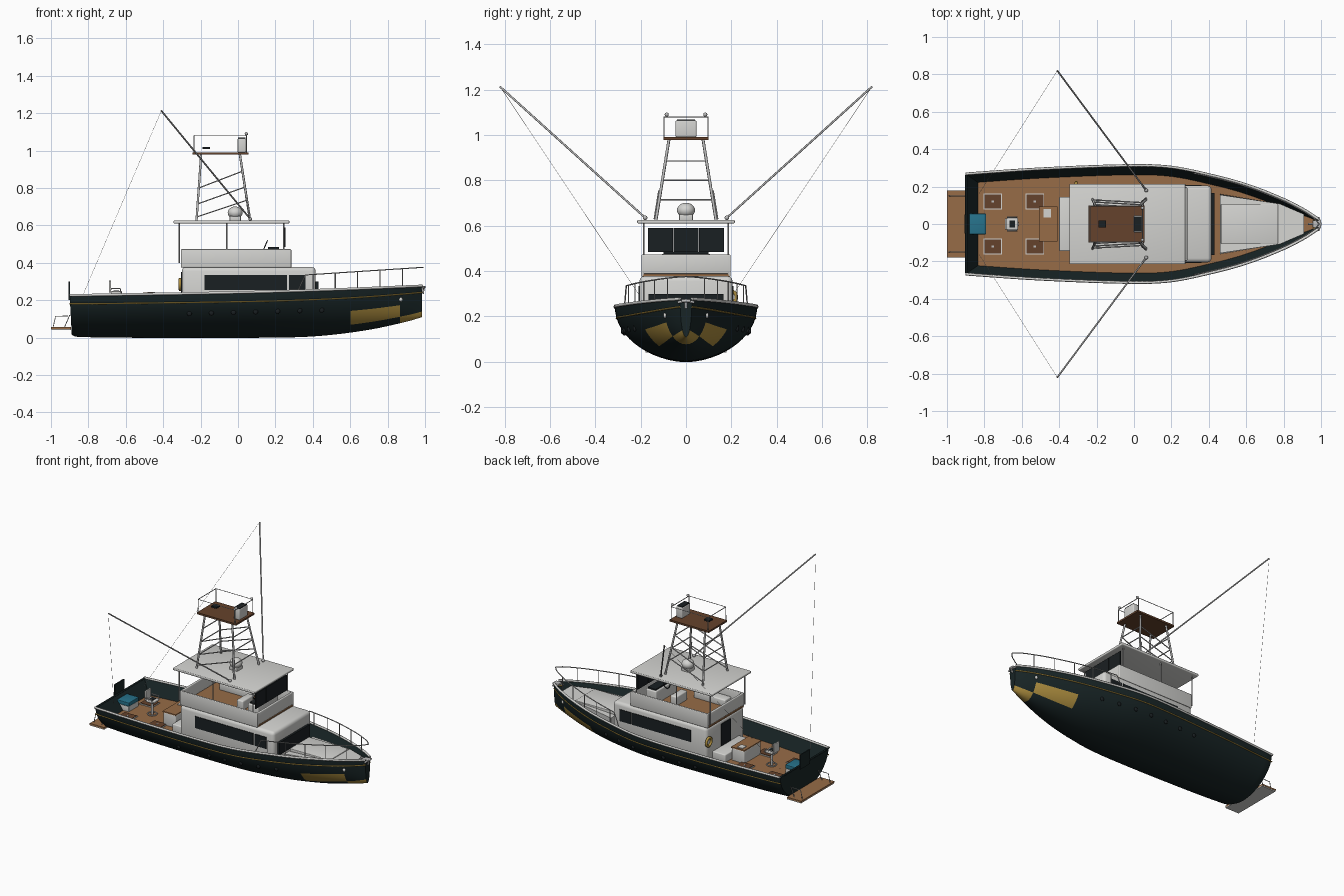
import bpy, bmesh, math
from mathutils import Vector

cube = bpy.data.objects.get("Cube")
if cube:
    bpy.data.objects.remove(cube, do_unlink=True)


def material(name, r, g, b):
    m = bpy.data.materials.new(name)
    m.use_nodes = True
    m.diffuse_color = (r, g, b, 1)
    m.node_tree.nodes["Principled BSDF"].inputs["Base Color"].default_value = (r, g, b, 1)
    return m


DARK = material("dark green hull", .009, .018, .019)
GOLD = material("gold", .42, .27, .05)
WHITE = material("light grey", .66, .66, .64)
WOOD = material("deck wood", .31, .15, .063)
BROWN = material("dark wood", .13, .055, .025)
GLASS = material("black glass", .01, .014, .016)
STEEL = material("steel", .5, .5, .5)
BLUE = material("blue", .02, .17, .26)


def finish(name, bm, mats, smooth=None):
    bmesh.ops.recalc_face_normals(bm, faces=bm.faces)
    me = bpy.data.meshes.new(name)
    bm.to_mesh(me)
    bm.free()
    for m in mats:
        me.materials.append(m)
    ob = bpy.data.objects.new(name, me)
    bpy.context.collection.objects.link(ob)
    if smooth:
        activate(ob)
        bpy.ops.object.shade_smooth_by_angle(angle=math.radians(smooth))
    return ob


def activate(ob):
    bpy.ops.object.select_all(action='DESELECT')
    ob.select_set(True)
    bpy.context.view_layer.objects.active = ob


def box(name, x, y, z, mat, bevel=0):
    """Box from (low, high) ranges."""
    bm = bmesh.new()
    bmesh.ops.create_cube(bm, size=1)
    for v in bm.verts:
        v.co = [r[0] + (c + .5) * (r[1] - r[0]) for c, r in zip(v.co, (x, y, z))]
    if bevel:
        bmesh.ops.bevel(bm, geom=bm.edges[:], offset=bevel, segments=3, profile=.5, affect='EDGES')
    return finish(name, bm, [mat], 35 if bevel else None)


def tube(name, pts, r, mat=STEEL, closed=False):
    cu = bpy.data.curves.new(name, 'CURVE')
    cu.dimensions = '3D'
    cu.bevel_depth, cu.bevel_resolution, cu.use_fill_caps = r, 1, True
    sp = cu.splines.new('POLY')
    sp.points.add(len(pts) - 1)
    for p, co in zip(sp.points, pts):
        p.co = (*co, 1)
    sp.use_cyclic_u = closed
    cu.materials.append(mat)
    ob = bpy.data.objects.new(name, cu)
    bpy.context.collection.objects.link(ob)
    activate(ob)
    bpy.ops.object.convert(target='MESH')


def ball(name, loc, size, mat):
    bm = bmesh.new()
    bmesh.ops.create_uvsphere(bm, u_segments=20, v_segments=12, radius=1)
    for v in bm.verts:
        v.co = Vector(loc) + v.co * Vector(size)
    finish(name, bm, [mat], 60)


# Hull lines: beam, sheer and keel as functions of x
def curve(table):
    def f(x):
        n = len(table)
        i = max(0, min(n - 2, sum(1 for p in table if p[0] <= x) - 1))
        slope = lambda k: ((table[min(k + 1, n - 1)][1] - table[max(k - 1, 0)][1])
                           / (table[min(k + 1, n - 1)][0] - table[max(k - 1, 0)][0]))
        (xa, ya), (xb, yb) = table[i], table[i + 1]
        w, t = xb - xa, (x - xa) / (xb - xa)
        return (ya * (1 + 2 * t) * (1 - t) ** 2 + yb * t * t * (3 - 2 * t)
                + w * t * (1 - t) * (slope(i) * (1 - t) - slope(i + 1) * t))
    return f


half = curve([(-.9, .268), (-.5, .295), (0, .313), (.2, .304), (.4, .264), (.6, .21), (.8, .132), (.92, .07), (.985, .026)])
sheer = curve([(-.9, .224), (0, .24), (.5, .255), (.985, .275)])
keel = curve([(-.9, .006), (-.7, 0), (.2, 0), (.45, .01), (.7, .042), (.9, .085), (.985, .11)])
inset = lambda x: min(.05, half(x) * .42)
deck_z = lambda x: sheer(x) - .085


def hull_point(x, a, side=1):
    power = 1.12 - max(0, x - .3) * .3
    depth = sheer(x) - keel(x)
    return Vector((x, side * half(x) * math.sin(a) ** power, keel(x) + depth * (1 - math.cos(a))))


N = 18
xs = [-.9 + i * (.985 + .9) / 64 for i in range(65)]
bm = bmesh.new()
rings = []
for x in xs:
    ring = [hull_point(x, abs(j) / N * math.pi / 2, -1 if j < 0 else 1) for j in range(-N, N + 1)]
    if x == xs[0]:
        # softly rounded transom edge
        for p in ring:
            p.y *= .97
            p.z = .22 + (p.z - .22) * .96
            p.x += .012 * (1 - p.z / .224)
    rings.append([bm.verts.new(p) for p in ring])
for x, a, b in zip(xs, rings, rings[1:]):
    for j in range(2 * N):
        f = bm.faces.new((a[j], a[j + 1], b[j + 1], b[j]))
        k = j - N if j >= N else N - 1 - j
        f.material_index = int((.58 < x < .85 and 7 <= k <= 11) or (x >= .85 and k < 7))
bm.faces.new(rings[0])
bm.faces.new(rings[-1])
finish("hull", bm, [DARK, GOLD], 40)

# Bulwark lining and wooden deck
inner = [-.835 + i * (.96 + .835) / 50 for i in range(51)]
lining, deck = bmesh.new(), bmesh.new()
rows = []
for i, x in enumerate(inner):
    top_x = -.895 if i == 0 else x
    w, d = half(x) - inset(x), half(top_x) - .004
    z = deck_z(x)
    rows.append(([lining.verts.new(p) for p in ((top_x, -d, sheer(x)), (x, -w, z), (x, w, z), (top_x, d, sheer(x)))],
                 [deck.verts.new((x, s * w, z + .001)) for s in (-1, 1)]))
for (a, p), (b, q) in zip(rows, rows[1:]):
    lining.faces.new((a[0], b[0], b[1], a[1]))
    lining.faces.new((a[2], b[2], b[3], a[3]))
    deck.faces.new((p[0], q[0], q[1], p[1]))
lining.faces.new(rows[0][0])
finish("bulwark_lining", lining, [DARK], 40)
finish("deck", deck, [WOOD])

for s in (1, -1):
    # Cap rail, stripe, portholes and bow fittings
    tube("cap_rail", [(x, s * half(x), sheer(x) + .002) for x in xs], .0075, WHITE)
    tube("gold_stripe", [hull_point(x, math.acos(.2), s) for x in xs], .004, GOLD)
    for i in range(7):
        x = -.26 + i * .118
        p = hull_point(x, math.acos(1 - (.13 + i * .003 - keel(x)) / (sheer(x) - keel(x))), s)
        ball("porthole", p, (.013, .008, .015), GLASS)
    ball("hawse_plate", hull_point(.87, 1.22, s), (.01, .008, .012), WHITE)
    # Bow rail
    rail = [(.36 + i * .04, 0, 0) for i in range(16)]
    rail = [(x, s * (half(x) - .01), .335 + (x - .36) * .065) for x, _, _ in rail]
    foot = (.32, s * (half(.32) - .012), sheer(.32))
    tube("bow_rail", [foot] + rail + [(.99, 0, .376)], .0032)
    for p in rail[1::3]:
        tube("bow_rail_post", [p, (p[0], p[1], sheer(p[0]))], .0028)
    # Swim platform rails and struts
    tube("platform_rail", [(-.99, s * .15, .05), (-.975, s * .15, .115), (-.91, s * .15, .115)], .0025)
    tube("platform_strut", [(-.93, s * .15, .05), (-.9, s * .15, .12)], .0025)
    # Outriggers and their lines
    tip = (-.41, s * .82, 1.213)
    tube("outrigger", [(.065, s * .18, .635), tip], .0045)
    tube("outrigger_line", [tip, (-.83, s * .16, .225)], .0007)
    ball("outrigger_base", (.065, s * .18, .635), (.01, .01, .01), STEEL)
    tube("antenna", [(.065, s * .14, .63), (.04, s * .12, .755)], .003)
    # Cabin side windows
    for a, b in ((-.18, .262), (.272, .36)):
        box("side_window", (a, b), (s * .206 - .003, s * .206 + .003), (.255, .335), GLASS)
    # Flybridge side wall, roof posts and benches
    box("flybridge_side", (-.305, .285), (s * .19 - .007, s * .19 + .007), (.375, .473), WHITE, .005)
    for x in (-.315, -.06, .245):
        tube("roof_post", [(x, s * .187, .4), (x, s * .187, .615)], .004)
    box("bench", (-.22, .02), (s * .145 - .035, s * .145 + .035), (.38, .43), WHITE, .008)
    # Deck hatches
    for x in (-.755, -.53):
        z = deck_z(x)
        box("hatch_frame", (x - .05, x + .05), (s * .12 - .042, s * .12 + .042), (z, z + .006), WHITE)
        box("hatch", (x - .045, x + .045), (s * .12 - .037, s * .12 + .037), (z, z + .009), BROWN)
        box("hatch_latch", (x - .006, x + .006), (s * .12 - .006, s * .12 + .006), (z, z + .011), STEEL)
tube("transom_cap", [(-.897, -.262, .224), (-.897, .262, .224)], .006, DARK)
box("anchor_roller", (.955, 1.0), (-.02, .02), (.262, .276), STEEL, .004)
tube("anchor", [(.93, 0, .272), (.995, 0, .268), (.988, 0, .235)], .006)
tube("bow_fitting", [(.985, -.035, .262), (.998, 0, .27), (.985, .035, .262)], .006)

# Foredeck trunk
bm = bmesh.new()
bottom, top = [], []
for x, w in ((.46, .16), (.78, .112), (.91, .056)):
    for s in (-1, 1):
        bottom.append(bm.verts.new((x, s * min(w, half(x) - inset(x)), deck_z(x) - .004)))
        top.append(bm.verts.new((x, s * (w - .004), .228 + (x - .46) * .05)))
for i in (0, 2):
    bm.faces.new((top[i], top[i + 2], top[i + 3], top[i + 1]))
    for s in (0, 1):
        bm.faces.new((bottom[i + s], bottom[i + 2 + s], top[i + 2 + s], top[i + s]))
for i in (0, 4):
    bm.faces.new((bottom[i], bottom[i + 1], top[i + 1], top[i]))
finish("foredeck_trunk", bm, [WHITE])
box("trunk_hatch", (.465, .77), (-.105, .105), (.225, .248), WHITE, .004)

# Cabin
box("cabin", (-.3, .415), (-.205, .205), (.14, .378), WHITE, .022)
box("cabin_front_window", (.412, .43), (-.165, .165), (.215, .3), GLASS)
box("cabin_door", (-.305, -.298), (-.05, .05), (.16, .35), GLASS)
tube("life_ring", [(-.31, .195 + .027 * math.cos(t * math.pi / 12), .285 + .027 * math.sin(t * math.pi / 12))
                   for t in range(24)], .009, GOLD, True)

# Flybridge
box("flybridge_floor", (-.305, .285), (-.19, .19), (.376, .386), WOOD)
box("flybridge_front", (.271, .285), (-.19, .19), (.388, .473), WHITE, .005)
box("flybridge_back", (-.305, -.291), (-.19, .19), (.388, .473), WHITE, .005)
box("helm_console", (.15, .23), (-.11, .11), (.385, .475), WHITE, .008)
box("helm_dash", (.16, .22), (-.1, .1), (.475, .484), GLASS)
box("helm_seat", (.03, .08), (-.06, .06), (.385, .45), WHITE, .008)
tube("helm_wheel", [(.145 + .012 * math.sin(t * math.pi / 8), .03 * math.cos(t * math.pi / 8),
                     .49 + .028 * math.sin(t * math.pi / 8)) for t in range(16)], .003, GLASS, True)
for i in (-1, 0, 1):
    box("windshield", (.247, .253), (i * .113 - .055, i * .113 + .055), (.485, .59), GLASS)
box("roof", (-.345, .275), (-.215, .215), (.61, .626), WHITE, .005)
ball("radar_dome", (-.015, 0, .668), (.04, .04, .033), WHITE)
box("radar_base", (-.045, .015), (-.03, .03), (.622, .65), WHITE, .004)


# Lookout tower
def leg(front, s, z):
    t = (z - .625) / .355
    return ((.065 - .055 * t) if front else (-.222 + .025 * t), s * (.132 - .057 * t), z)


for s in (1, -1):
    for front in (True, False):
        tube("tower_leg", [leg(front, s, .625), leg(front, s, .98)], .0065)
    for z in (.645, .715, .8):
        tube("tower_brace", [leg(False, s, z), leg(True, s, z + .09)], .0035)
    tube("tower_rail", [(-.235, s * .097, .98), (-.235, s * .097, 1.08), (.045, s * .097, 1.08), (.045, s * .097, .98)], .0025)
    ball("tower_lamp", (.045, s * .085, 1.09), (.009, .009, .009), STEEL)
for z in (.715, .8, .885):
    for front in (True, False):
        tube("tower_rung", [leg(front, -1, z), leg(front, 1, z)], .0035)
for x in (-.235, .045):
    tube("tower_rail_end", [(x, -.097, 1.08), (x, .097, 1.08)], .0025)
box("tower_platform", (-.242, .055), (-.1, .1), (.978, .99), BROWN)
box("tower_console", (-.002, .043), (-.046, .046), (.99, 1.065), WHITE, .006)
box("tower_console_top", (.0, .04), (-.04, .04), (1.062, 1.069), GLASS)
box("tower_seat", (-.19, -.15), (-.02, .02), (1.008, 1.018), GLASS)

# Cockpit furniture
box("step", (-.4, -.3), (-.145, .145), (.14, .2), WHITE, .006)
box("bait_station", (-.505, -.41), (-.09, .09), (.14, .232), WHITE, .005)
box("bait_station_top", (-.508, -.408), (-.093, .093), (.232, .24), WOOD)
box("bait_sink", (-.485, -.445), (.035, .08), (.238, .244), WHITE)
tube("chair_post", [(-.65, 0, .14), (-.65, 0, .235)], .009)
tube("chair_foot", [(-.65 + .03 * math.cos(t * math.pi / 6), .03 * math.sin(t * math.pi / 6), .148)
                    for t in range(12)], .004, STEEL, True)
box("chair_seat", (-.68, -.62), (-.032, .032), (.232, .248), WHITE, .005)
box("chair_cushion", (-.665, -.635), (-.018, .018), (.246, .251), GLASS)
box("chair_back", (-.69, -.678), (-.03, .03), (.24, .305), WHITE, .004)
for s in (1, -1):
    tube("chair_arm", [(-.68, s * .037, .262), (-.63, s * .037, .262), (-.625, s * .037, .238)], .004)

# Stern: cooler, raised transom panel and swim platform
box("cooler", (-.88, -.792), (-.053, .053), (.138, .178), WHITE, .004)
box("cooler_lid", (-.882, -.79), (-.055, .055), (.178, .204), BLUE, .004)
box("transom_panel", (-.905, -.898), (-.05, .05), (.2, .3), DARK)
box("swim_platform", (-1.0, -.892), (-.18, .18), (.047, .057), WOOD)
box("swim_platform_base", (-.998, -.892), (-.178, .178), (.041, .047), WHITE)
